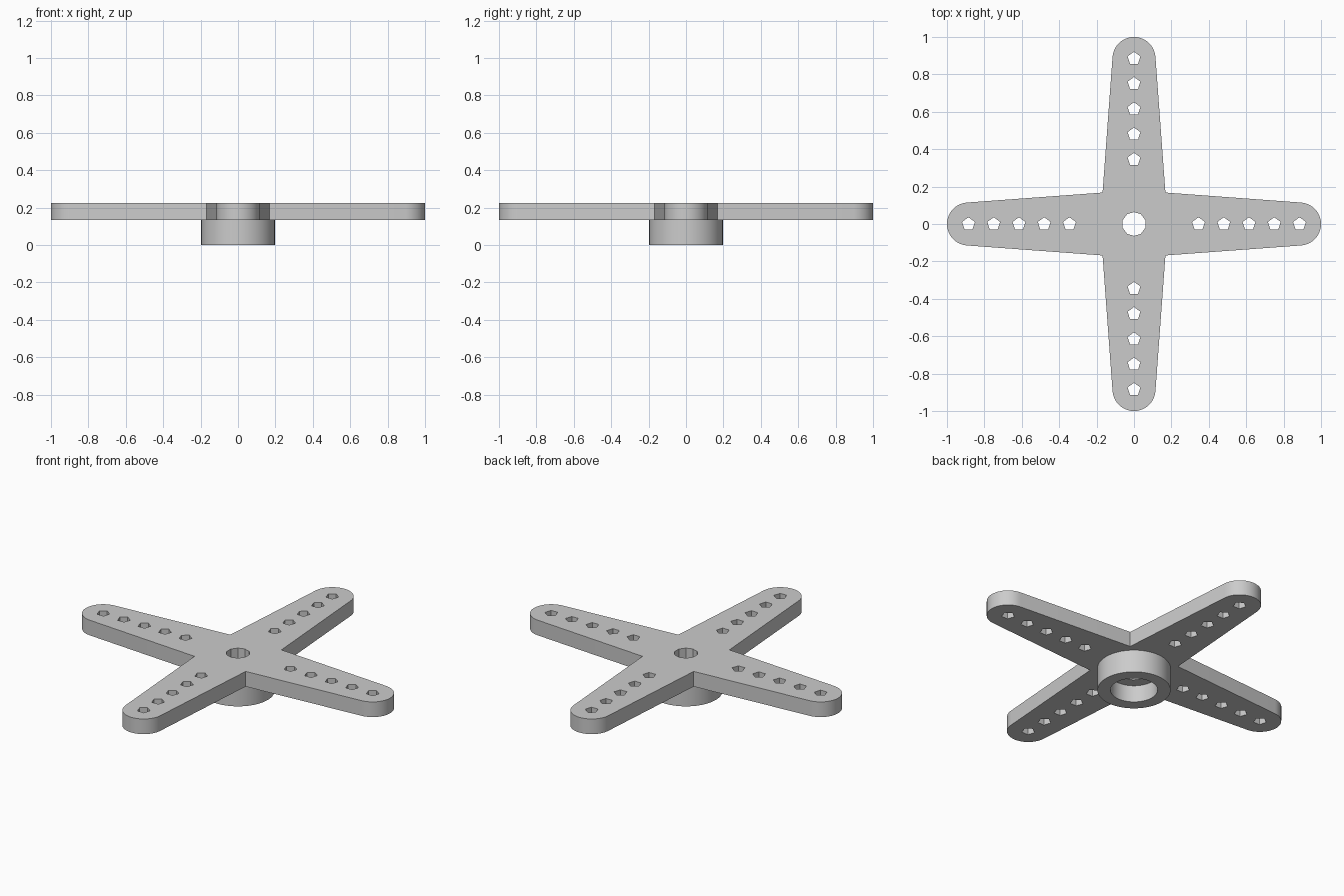
import bpy, bmesh, math

old = bpy.data.objects.get("Cube")
if old:
    bpy.data.objects.remove(old, do_unlink=True)

# Single grey plastic
grey = bpy.data.materials.new("grey_plastic")
grey.use_nodes = True
colour = (0.6, 0.6, 0.6, 1)
grey.diffuse_color = colour
grey.node_tree.nodes["Principled BSDF"].inputs["Base Color"].default_value = colour


def ring(radius, sides, cx=0, cy=0, start=0):
    """Points of a regular polygon; start is the angle of the first corner in degrees."""
    angles = [math.radians(start) + 2 * math.pi * i / sides for i in range(sides)]
    return [(cx + radius * math.cos(a), cy + radius * math.sin(a)) for a in angles]


def turn(point, quarter):
    """Rotate a point by quarter turns about the centre."""
    x, y = point
    for _ in range(quarter):
        x, y = -y, x
    return x, y


def slab(name, outline, holes, z0, z1):
    """Extrude an outline with holes from z0 up to z1."""
    bm = bmesh.new()
    for loop in [outline] + holes:
        verts = [bm.verts.new((x, y, z0)) for x, y in loop]
        for i, v in enumerate(verts):
            bm.edges.new((v, verts[(i + 1) % len(verts)]))
    bmesh.ops.triangle_fill(bm, use_beauty=True, edges=bm.edges[:], normal=(0, 0, 1))
    result = bmesh.ops.extrude_face_region(bm, geom=bm.faces[:], use_keep_orig=True)
    top = [g for g in result["geom"] if isinstance(g, bmesh.types.BMVert)]
    bmesh.ops.translate(bm, verts=top, vec=(0, 0, z1 - z0))
    bmesh.ops.recalc_face_normals(bm, faces=bm.faces[:])
    mesh = bpy.data.meshes.new(name)
    bm.to_mesh(mesh)
    bm.free()
    mesh.materials.append(grey)
    obj = bpy.data.objects.new(name, mesh)
    bpy.context.collection.objects.link(obj)
    bpy.ops.object.select_all(action='DESELECT')
    obj.select_set(True)
    bpy.context.view_layer.objects.active = obj
    bpy.ops.object.shade_smooth_by_angle(angle=math.radians(30))
    return obj


HUB_R, BORE_R, SCREW_R = 0.197, 0.127, 0.064
BORE_TOP, PLATE_BOTTOM, PLATE_TOP = 0.10, 0.135, 0.225
CORNER, TIP_R = 0.168, 0.115

# One tapered arm: inner corner, then the rounded tip
TIP_X = 1 - TIP_R
arm = [(CORNER, -CORNER)]
for i in range(25):
    a = math.radians(-86 + 172 * i / 24)
    arm.append((TIP_X + TIP_R * math.cos(a), TIP_R * math.sin(a)))
outline = [turn(p, q) for q in range(4) for p in arm]

# Screw hole and five small pentagonal holes along each arm
screw_hole = ring(SCREW_R, 10, start=18)
holes = [screw_hole]
for q in range(4):
    for i in range(5):
        cx, cy = turn((0.345 + 0.135 * i, 0), q)
        holes.append(ring(0.036, 5, cx, cy, start=90))

slab("cross_plate", outline, holes, PLATE_BOTTOM, PLATE_TOP)

# Hub tube below the plate, and the floor closing its bore around the screw hole
slab("hub_tube", ring(HUB_R, 48), [ring(BORE_R, 48)], 0, PLATE_BOTTOM)
slab("bore_floor", ring(BORE_R, 48), [screw_hole], BORE_TOP, PLATE_BOTTOM)
